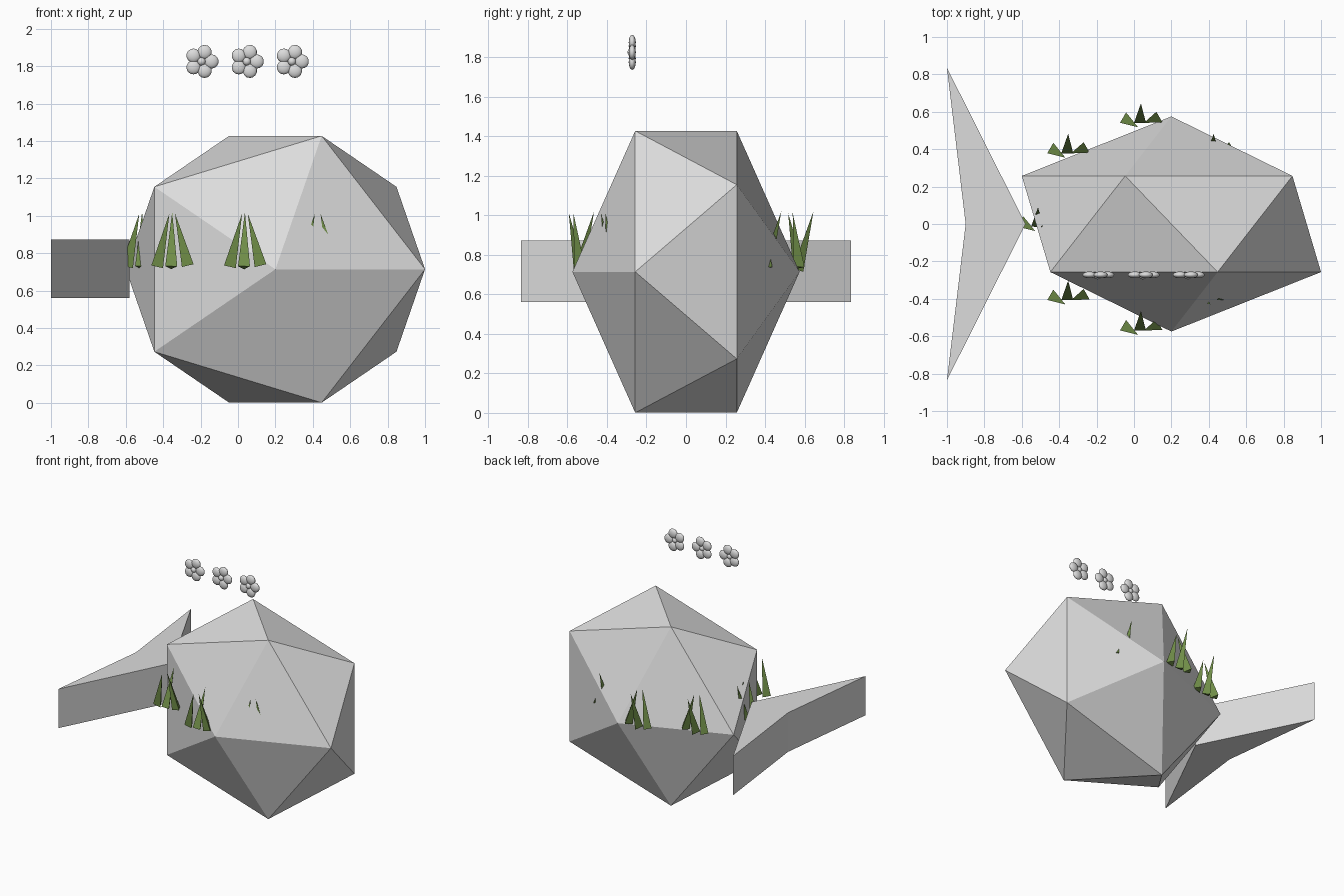
import bpy, bmesh, math
from mathutils import Vector, Matrix

if "Cube" in bpy.data.objects:
    bpy.data.objects.remove(bpy.data.objects["Cube"])


def material(name, rgb):
    m = bpy.data.materials.new(name)
    m.diffuse_color = (*rgb, 1)
    m.use_nodes = True
    m.node_tree.nodes["Principled BSDF"].inputs["Base Color"].default_value = m.diffuse_color
    return m


GREY = material("pale_grey", (0.72, 0.72, 0.72))
GREEN = material("leaf_green", (0.162, 0.27, 0.065))


def finish(bm, name, mat, smooth=False):
    bmesh.ops.recalc_face_normals(bm, faces=bm.faces)
    for f in bm.faces:
        f.smooth = smooth
    me = bpy.data.meshes.new(name)
    bm.to_mesh(me)
    bm.free()
    me.materials.append(mat)
    ob = bpy.data.objects.new(name, me)
    bpy.context.collection.objects.link(ob)
    return ob


# Body: stretched icosahedron with its poles along y
bm = bmesh.new()
CX, CZ = 0.2, 0.714
RX, RZ, POLE, RING = 0.8, 0.75, 0.575, 0.257


def ring(y, offset):
    verts = []
    for i in range(5):
        a = math.radians(offset + 72 * i)
        verts.append(bm.verts.new((CX + RX * math.cos(a), y, CZ + RZ * math.sin(a))))
    return verts


front, back = ring(-RING, 0), ring(RING, 36)
front_pole = bm.verts.new((CX, -POLE, CZ))
back_pole = bm.verts.new((CX, POLE, CZ))
for i in range(5):
    j = (i + 1) % 5
    bm.faces.new((front_pole, front[i], front[j]))
    bm.faces.new((back_pole, back[j], back[i]))
    bm.faces.new((front[i], back[i], front[j]))
    bm.faces.new((back[i], back[j], front[j]))
finish(bm, "body", GREY)

# Tail: extruded arrowhead, split along its centre line
bm = bmesh.new()
for side in (1, -1):
    low = [bm.verts.new((x, y * side, 0.56))
           for x, y in ((-0.58, 0), (-1.0, 0.835), (-0.9, 0))]
    high = [bm.verts.new((v.co.x, v.co.y, 0.872)) for v in low]
    bm.faces.new(low)
    bm.faces.new(high)
    for i in range(2):
        bm.faces.new((low[i], low[i + 1], high[i + 1], high[i]))
bmesh.ops.remove_doubles(bm, verts=bm.verts, dist=1e-4)
finish(bm, "tail", GREY)

# Grass: eight tufts in a circle, each of three leaning three-sided blades
BLADES = (
    ((-0.075, 0.005, 0.73), (-0.01, -0.038, 1.012)),
    ((0.0, 0.003, 0.725), (0.005, 0.09, 1.02)),
    ((0.088, 0.008, 0.735), (0.02, -0.015, 1.012)),
)
bm = bmesh.new()
for k in range(8):
    a = k * math.pi / 4
    centre = Vector((0.032 + 0.55 * math.cos(a), 0.555 * math.sin(a), 0))
    for base, tip in BLADES:
        base, tip = Vector(base), Vector(tip)
        turn = Vector((0, 0, 1)).rotation_difference(tip - base)
        foot = []
        for deg in (90, 210, 330):
            r = math.radians(deg)
            p = turn @ Vector((0.037 * math.cos(r), 0.037 * math.sin(r), 0))
            foot.append(bm.verts.new(centre + base + p))
        top = bm.verts.new(centre + tip)
        bm.faces.new(foot)
        for i in range(3):
            bm.faces.new((foot[i], foot[(i + 1) % 3], top))
finish(bm, "grass_tufts", GREEN)

# Flowers: five flattened petals around a small button
def blob(bm, centre, radius, depth, segments=14):
    mat = Matrix.Translation(centre) @ Matrix.Diagonal((radius, depth, radius, 1))
    mat = mat @ Matrix.Rotation(math.pi / 2, 4, 'X')
    bmesh.ops.create_uvsphere(bm, u_segments=segments, v_segments=8, radius=1, matrix=mat)


for n, x in enumerate((-0.195, 0.047, 0.288)):
    bm = bmesh.new()
    for i in range(5):
        a = math.radians(72 * i)
        blob(bm, (x + 0.053 * math.cos(a), -0.272, 1.825 + 0.053 * math.sin(a)), 0.038, 0.018)
    blob(bm, (x, -0.276, 1.825), 0.022, 0.02)
    finish(bm, f"flower_{n + 1}", GREY, smooth=True)
